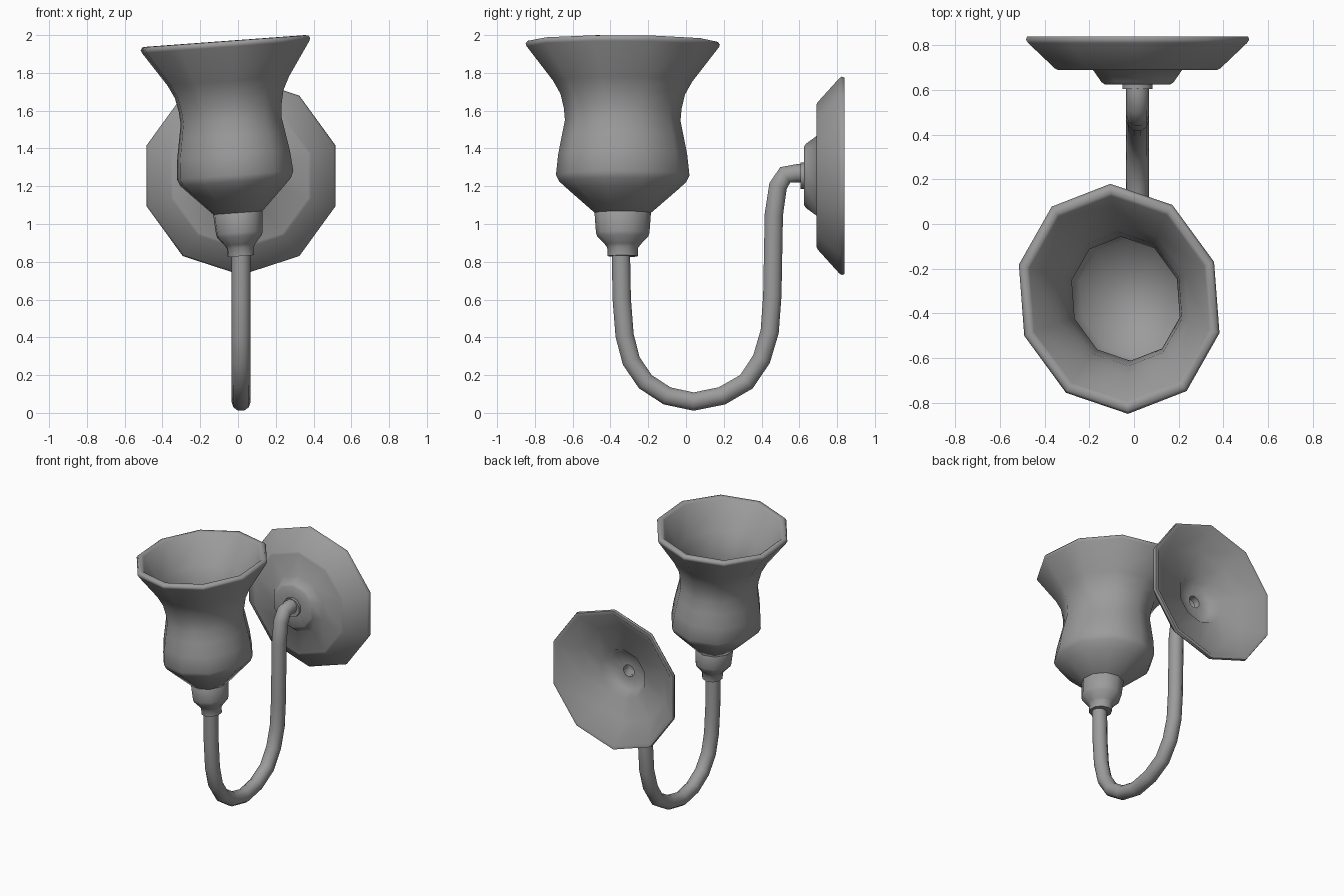
import bpy
import bmesh
from math import cos, sin, pi, radians
from mathutils import Matrix

cube = bpy.data.objects.get("Cube")
if cube:
    bpy.data.objects.remove(cube, do_unlink=True)

SIDES = 10
AXIS_X = 0.016

# Single grey finish
grey = bpy.data.materials.new("satin grey")
grey.use_nodes = True
colour = (0.33, 0.33, 0.33, 1)
grey.diffuse_color = colour
grey.node_tree.nodes["Principled BSDF"].inputs["Base Color"].default_value = colour


def finish(obj, angle=60):
    """Give the part its material and smooth shading."""
    obj.data.materials.clear()
    obj.data.materials.append(grey)
    bpy.ops.object.select_all(action="DESELECT")
    obj.select_set(True)
    bpy.context.view_layer.objects.active = obj
    bpy.ops.object.shade_smooth_by_angle(angle=radians(angle))


def lathe(name, profile, matrix, start=90, squash=1.0, turn=0, closed=False):
    """Revolve (radius, height) points into a ten-sided, optionally oval, part."""
    bm = bmesh.new()
    oval = Matrix.Rotation(radians(turn), 4, "Z") @ Matrix.Diagonal((1, squash, 1, 1))
    angles = [radians(start) + 2 * pi * i / SIDES for i in range(SIDES)]
    rings = [[bm.verts.new((r * cos(a), r * sin(a), h)) for a in angles]
             for r, h in profile]
    pairs = list(zip(rings, rings[1:]))
    if closed:
        pairs.append((rings[-1], rings[0]))
    for low, high in pairs:
        for i in range(SIDES):
            j = (i + 1) % SIDES
            bm.faces.new((low[i], low[j], high[j], high[i]))
    bmesh.ops.remove_doubles(bm, verts=bm.verts[:], dist=0.0001)
    bmesh.ops.transform(bm, matrix=matrix @ oval, verts=bm.verts[:])
    bmesh.ops.recalc_face_normals(bm, faces=bm.faces[:])
    mesh = bpy.data.meshes.new(name)
    bm.to_mesh(mesh)
    bm.free()
    obj = bpy.data.objects.new(name, mesh)
    bpy.context.collection.objects.link(obj)
    finish(obj)
    return obj


# Hollow wall plate with stepped collar, facing the front
plate_profile = [
    (0.045, 0.605), (0.07, 0.605), (0.07, 0.625), (0.155, 0.625),
    (0.17, 0.635), (0.21, 0.69), (0.375, 0.69), (0.39, 0.697),
    (0.515, 0.81), (0.525, 0.825), (0.52, 0.84), (0.495, 0.84),
    (0.365, 0.72), (0.185, 0.72), (0.145, 0.655), (0.045, 0.655),
]
plate_frame = Matrix.Translation((AXIS_X, 0, 1.255)) @ Matrix.Rotation(-pi / 2, 4, "X")
lathe("wall_plate", plate_profile, plate_frame, closed=True)

# Curved arm from the plate down and up to the lamp holder
arm_path = [
    (0.63, 1.268), (0.585, 1.268), (0.525, 1.26), (0.487, 1.2), (0.465, 1.05),
    (0.457, 0.62), (0.443, 0.43), (0.40, 0.285), (0.32, 0.165), (0.19, 0.09),
    (0.04, 0.06), (-0.1, 0.09), (-0.215, 0.165), (-0.29, 0.275),
    (-0.325, 0.41), (-0.34, 0.6), (-0.345, 0.86),
]
curve = bpy.data.curves.new("arm", "CURVE")
curve.dimensions = "3D"
curve.bevel_depth = 0.051
curve.bevel_resolution = 3
spline = curve.splines.new("POLY")
spline.points.add(len(arm_path) - 1)
for point, (y, z) in zip(spline.points, arm_path):
    point.co = (AXIS_X, y, z, 1)
arm = bpy.data.objects.new("arm", curve)
bpy.context.collection.objects.link(arm)
bpy.ops.object.select_all(action="DESELECT")
arm.select_set(True)
bpy.context.view_layer.objects.active = arm
bpy.ops.object.convert(target="MESH")
finish(bpy.context.view_layer.objects.active)

# The holder and the shade share one slightly tilted, oval frame
lamp_frame = Matrix.Translation((AXIS_X, -0.335, 0.83)) @ Matrix.Rotation(radians(-4.2), 4, "Y")
lamp = dict(matrix=lamp_frame, start=-14.3, squash=0.878, turn=107)

holder_profile = [
    (0, 0), (0.081, 0), (0.083, 0.045), (0.095, 0.062), (0.137, 0.105),
    (0.143, 0.125), (0.151, 0.23), (0.145, 0.24), (0, 0.24),
]
lathe("lamp_holder", holder_profile, **lamp)

# Bell shade: outside wall, rounded lip, inside wall
shade_profile = [
    (0, 0.225), (0.145, 0.225), (0.29, 0.35), (0.34, 0.395), (0.357, 0.43),
    (0.345, 0.54), (0.325, 0.64), (0.309, 0.72), (0.315, 0.785),
    (0.333, 0.86), (0.373, 0.93), (0.513, 1.11), (0.52, 1.125),
    (0.508, 1.14), (0.48, 1.142), (0.465, 1.13),
    (0.345, 0.945), (0.303, 0.865), (0.28, 0.72), (0.315, 0.54),
    (0.325, 0.435), (0.27, 0.37), (0.13, 0.255), (0, 0.25),
]
lathe("bell_shade", shade_profile, **lamp)
